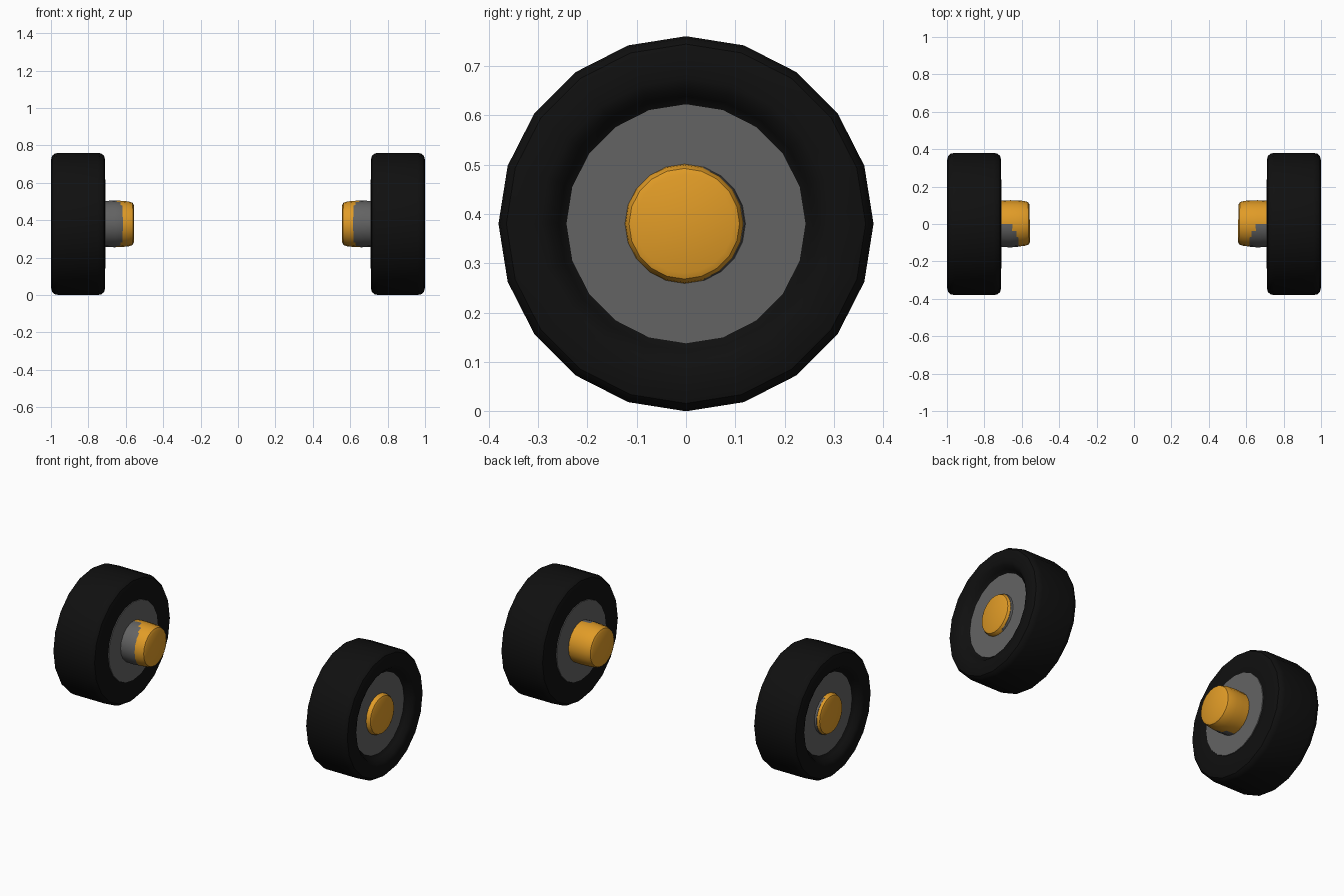
import bpy, bmesh, math
from mathutils import Matrix, Vector

if "Cube" in bpy.data.objects:
    bpy.data.objects.remove(bpy.data.objects["Cube"])

SIDES, AXLE_Z = 20, 0.38


def material(name, rgb):
    m = bpy.data.materials.new(name)
    m.diffuse_color = (*rgb, 1)
    m.use_nodes = True
    m.node_tree.nodes["Principled BSDF"].inputs["Base Color"].default_value = m.diffuse_color
    return m


BLACK = material("black rubber", (0.005, 0.005, 0.005))
GREY = material("grey metal", (0.125, 0.125, 0.125))
GOLD = material("gold", (0.75, 0.33, 0.02))


def lathe(name, profile, side, mat, tilt=0.0):
    """Revolve (x, radius) points about the axle; tilt turns the part about z."""
    bm = bmesh.new()
    rings = []
    for x, r in profile:
        if r == 0:
            rings.append([bm.verts.new((x, 0, 0))] * SIDES)
        else:
            rings.append([bm.verts.new((x, r * math.cos(2 * math.pi * i / SIDES),
                                        r * math.sin(2 * math.pi * i / SIDES)))
                          for i in range(SIDES)])
    for a, b in zip(rings, rings[1:]):
        for i in range(SIDES):
            j = (i + 1) % SIDES
            bm.faces.new(list(dict.fromkeys((a[i], a[j], b[j], b[i]))))
    # tilt about the middle of the wheel, then mirror and lift to the axle
    mid = Vector((0.78, 0, 0))
    bm.transform(Matrix.Translation(mid) @ Matrix.Rotation(tilt, 4, 'Z')
                 @ Matrix.Translation(-mid))
    bm.transform(Matrix.Translation((0, 0, AXLE_Z)) @ Matrix.Diagonal((side, 1, 1, 1)))
    bmesh.ops.recalc_face_normals(bm, faces=bm.faces)
    me = bpy.data.meshes.new(name)
    bm.to_mesh(me)
    bm.free()
    me.materials.append(mat)
    ob = bpy.data.objects.new(name, me)
    bpy.context.collection.objects.link(ob)
    bpy.ops.object.select_all(action='DESELECT')
    ob.select_set(True)
    bpy.context.view_layer.objects.active = ob
    bpy.ops.object.shade_smooth_by_angle(angle=math.radians(35))


# tyre: rounded tread corners, flat inner wall, dished outer wall
TYRE = [(0.712, 0), (0.712, 0.24), (0.71, 0.26), (0.71, 0.34), (0.716, 0.364),
        (0.73, 0.376), (0.75, 0.38), (0.96, 0.38), (0.98, 0.376), (0.994, 0.364),
        (1.0, 0.34), (1.0, 0.295), (0.992, 0.275), (0.97, 0.258), (0.954, 0.245),
        (0.945, 0.22), (0.945, 0)]
# rim: plates closing both sides of the tyre
RIM = [(0.708, 0), (0.708, 0.238), (0.715, 0.24), (0.945, 0.243), (0.953, 0.243), (0.953, 0)]
# hub: barrel through the wheel, almost coincident with the cap
HUB = [(0.59, 0), (0.59, 0.1), (0.6, 0.115), (0.62, 0.122), (0.66, 0.125),
       (0.71, 0.123), (0.94, 0.123), (0.965, 0.118), (0.972, 0.1), (0.972, 0)]
CAP = [(0.557, 0), (0.557, 0.1), (0.564, 0.113), (0.585, 0.12), (0.62, 0.1235),
       (0.66, 0.125), (0.71, 0.123), (0.94, 0.123), (0.965, 0.119),
       (0.978, 0.112), (0.983, 0.1), (0.983, 0)]

for side, label in ((-1, "left"), (1, "right")):
    lathe(label + "_tyre", TYRE, side, BLACK)
    lathe(label + "_rim", RIM, side, GREY)
    lathe(label + "_hub", HUB, side, GREY)
    lathe(label + "_hub_cap", CAP, side, GOLD, tilt=math.radians(-1))
